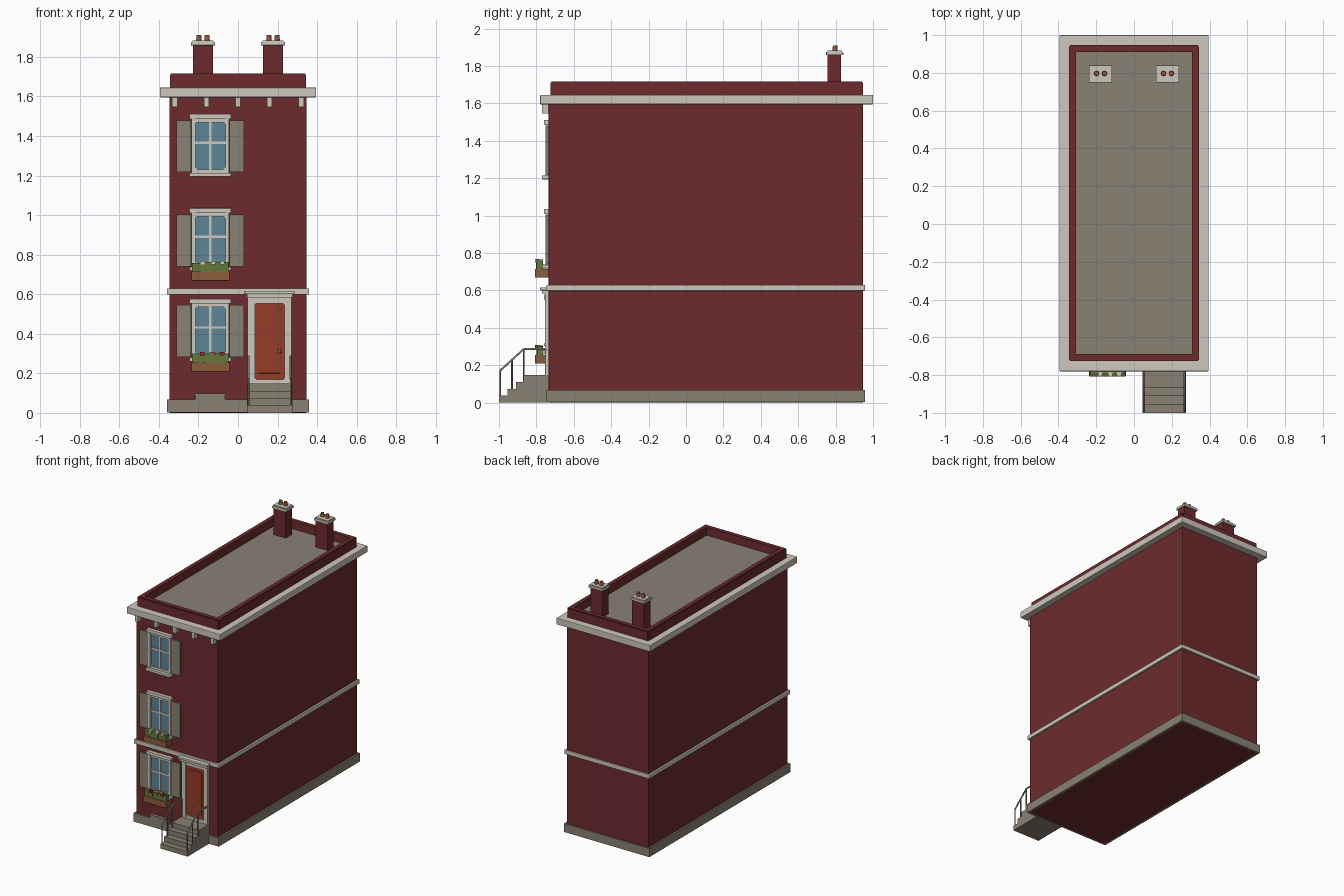
import bpy, bmesh, math, random
from mathutils import Vector

old = bpy.data.objects.get("Cube")
if old:
    bpy.data.objects.remove(old, do_unlink=True)
random.seed(4)


def material(name, r, g, b):
    m = bpy.data.materials.new(name)
    m.use_nodes = True
    m.diffuse_color = (r, g, b, 1)
    node = next(n for n in m.node_tree.nodes if n.type == 'BSDF_PRINCIPLED')
    node.inputs["Base Color"].default_value = (r, g, b, 1)
    return m


BRICK = material("brick red", 0.155, 0.024, 0.027)
TRIM = material("pale trim", 0.62, 0.58, 0.51)
STONE = material("grey stone", 0.25, 0.22, 0.175)
DOOR = material("door orange red", 0.31, 0.045, 0.022)
GLASS = material("window blue", 0.115, 0.24, 0.31)
WOOD = material("planter wood", 0.26, 0.11, 0.045)
LEAF = material("leaf green", 0.125, 0.19, 0.04)
CLAY = material("chimney clay", 0.3, 0.1, 0.04)
PETAL = material("petal red", 0.3, 0.02, 0.03)

WALL = -0.735   # front wall plane
WIN_X = -0.14   # window centre line
DOOR_X = 0.16   # entrance centre line


def finish(name, bm, *mats):
    bmesh.ops.recalc_face_normals(bm, faces=bm.faces)
    mesh = bpy.data.meshes.new(name)
    bm.to_mesh(mesh)
    bm.free()
    for m in mats:
        mesh.materials.append(m)
    ob = bpy.data.objects.new(name, mesh)
    bpy.context.collection.objects.link(ob)
    return ob


def cube(x, y, z):
    """bmesh box from three (low, high) ranges"""
    bm = bmesh.new()
    bmesh.ops.create_cube(bm, size=1)
    for v in bm.verts:
        v.co = [(lo + hi) / 2 + c * (hi - lo) for c, (lo, hi) in zip(v.co, (x, y, z))]
    return bm


def box(name, x, y, z, mat, bevel=0):
    ob = finish(name, cube(x, y, z), mat)
    if bevel:
        mod = ob.modifiers.new("edges", 'BEVEL')
        mod.width, mod.segments = bevel, 2
    return ob


def around(centre, half):
    return (centre - half, centre + half)


def front(depth, back=0.005):
    """depth range that stands out from the front wall"""
    return (WALL - depth, WALL + back)


def corner_fillets(name, x, z, depth, size, mat):
    """small curved pieces in the four corners of an opening"""
    bm = bmesh.new()
    for cx, sx in ((x[0], 1), (x[1], -1)):
        for cz, sz in ((z[0], 1), (z[1], -1)):
            pts = [(cx, cz)]
            for i in range(5):
                a = math.pi / 2 * i / 4
                pts.append((cx + sx * size * (1 - math.sin(a)),
                            cz + sz * size * (1 - math.cos(a))))
            face = bm.faces.new([bm.verts.new((px, WALL - depth, pz)) for px, pz in pts])
            new = bmesh.ops.extrude_face_region(bm, geom=[face])["geom"]
            verts = [v for v in new if isinstance(v, bmesh.types.BMVert)]
            bmesh.ops.translate(bm, verts=verts, vec=(0, depth, 0))
    finish(name, bm, mat)


def cylinder(name, centre, radius, height, mat):
    bm = bmesh.new()
    bmesh.ops.create_cone(bm, cap_ends=True, segments=16, radius1=radius,
                          radius2=radius * 0.85, depth=height)
    bmesh.ops.translate(bm, verts=bm.verts, vec=centre)
    ob = finish(name, bm, mat)
    bpy.context.view_layer.objects.active = ob
    ob.select_set(True)
    bpy.ops.object.shade_smooth_by_angle()
    ob.select_set(False)


def bar(name, points, radius, mat):
    cu = bpy.data.curves.new(name, 'CURVE')
    cu.dimensions = '3D'
    cu.bevel_depth, cu.bevel_resolution, cu.use_fill_caps = radius, 1, True
    sp = cu.splines.new('POLY')
    sp.points.add(len(points) - 1)
    for p, co in zip(sp.points, points):
        p.co = (*co, 1)
    cu.materials.append(mat)
    bpy.context.collection.objects.link(bpy.data.objects.new(name, cu))


# Main walls and horizontal bands
box("walls", (-0.347, 0.347), (WALL, 0.947), (0, 1.6), BRICK, 0.006)
box("plinth", (-0.36, 0.36), (-0.747, 0.957), (0.002, 0.067), STONE)
box("floor_band", (-0.36, 0.36), (-0.747, 0.957), (0.598, 0.63), TRIM, 0.004)
box("cornice", (-0.395, 0.395), (-0.78, 1.0), (1.595, 1.645), TRIM, 0.004)
for i in range(5):
    box("cornice_bracket", around(-0.32 + 0.16 * i, 0.013), front(0.035), (1.547, 1.6), TRIM)

# Parapet with the sunken roof deck
bm = cube((-0.345, 0.345), (-0.725, 0.947), (1.64, 1.717))
rim = [e for e in bm.edges if abs(e.verts[0].co.z - e.verts[1].co.z) > 0.01
       or e.verts[0].co.z > 1.7]
bmesh.ops.bevel(bm, geom=rim, offset=0.006, segments=2, affect='EDGES')
deck = max(bm.faces, key=lambda f: (f.calc_area() if f.normal.z > 0.9 else 0))
bmesh.ops.inset_region(bm, faces=[deck], thickness=0.044)
bmesh.ops.inset_region(bm, faces=[deck], thickness=0.0005)
for v in deck.verts:
    v.co.z = 1.655
deck.material_index = 1
finish("parapet_and_roof", bm, BRICK, STONE)

# Chimneys
for cx in (-0.177, 0.177):
    box("chimney", around(cx, 0.051), around(0.793, 0.037), (1.64, 1.86), BRICK)
    box("chimney_cap", around(cx, 0.061), around(0.795, 0.046), (1.858, 1.875), TRIM, 0.003)
    box("chimney_cap_top", around(cx, 0.054), around(0.795, 0.039), (1.87, 1.882), TRIM)
    for dx in (-0.021, 0.021):
        cylinder("chimney_pot", (cx + dx, 0.797, 1.892), 0.014, 0.037, CLAY)


# Windows with shutters
def window(z):
    inner_x, inner_z = around(WIN_X, 0.078), (z + 0.035, z + 0.28)
    box("window_glass", around(WIN_X, 0.085), front(0.003), (z + 0.02, z + 0.29), GLASS)
    for s in (-1, 1):
        box("window_jamb", around(WIN_X + s * 0.085, 0.009), front(0.016),
            (z + 0.02, z + 0.292), TRIM)
        box("shutter", around(WIN_X + s * 0.134, 0.037), front(0.01),
            (z + 0.023, z + 0.285), STONE)
    for dz in (0.028, 0.284):
        box("window_rail", around(WIN_X, 0.085), front(0.014), around(z + dz, 0.009), TRIM)
    box("window_mullion", around(WIN_X, 0.006), front(0.01), inner_z, TRIM)
    box("window_crossbar", inner_x, front(0.0095), around(z + 0.172, 0.006), TRIM)
    corner_fillets("window_corners", inner_x, inner_z, 0.009, 0.022, TRIM)
    box("window_sill", around(WIN_X, 0.105), front(0.035), (z, z + 0.02), TRIM, 0.003)
    box("window_hood", around(WIN_X, 0.105), front(0.025), (z + 0.292, z + 0.317), TRIM, 0.003)


for z in (0.26, 0.718, 1.194):
    window(z)

# Planters on the two lower windows
for z, colour in ((0.208, PETAL), (0.668, TRIM)):
    box("planter", around(WIN_X, 0.097), (-0.807, WALL), (z, z + 0.047), WOOD, 0.003)
    bm = bmesh.new()
    for i in range(12):
        size = random.uniform(0.75, 1)
        part = bmesh.ops.create_cube(bm, size=1)["verts"]
        bmesh.ops.scale(bm, verts=part, vec=(0.026, 0.038 * size, 0.062 * size))
        bmesh.ops.translate(bm, verts=part, vec=(
            WIN_X - 0.079 + i * 0.0144, -0.782, z + 0.066))
    finish("plants", bm, LEAF)
    for dx, m in ((-0.04, colour), (0.015, CLAY if colour is PETAL else TRIM), (0.06, colour)):
        box("flower", around(WIN_X + dx, 0.011), around(-0.796, 0.012),
            around(z + 0.09, 0.009), m)

# Entrance
door_x, door_z = around(DOOR_X, 0.076), (0.168, 0.555)
box("door", around(DOOR_X, 0.085), front(0.006), (0.15, 0.57), DOOR)
box("door_panel", around(DOOR_X, 0.055), front(0.01), (0.2, 0.525), DOOR, 0.003)
for s in (-1, 1):
    box("door_jamb", around(DOOR_X + s * 0.093, 0.018), front(0.018), (0.148, 0.585), TRIM)
box("door_lintel", around(DOOR_X, 0.095), front(0.017), (0.553, 0.588), TRIM)
box("door_threshold", around(DOOR_X, 0.095), front(0.017), (0.148, 0.17), TRIM)
corner_fillets("door_corners", door_x, door_z, 0.012, 0.014, TRIM)
box("door_hood", around(DOOR_X, 0.115), front(0.035), (0.583, 0.602), TRIM)
box("door_hood_top", around(DOOR_X, 0.126), front(0.045), (0.6, 0.616), TRIM, 0.003)
cylinder("door_knob", (DOOR_X + 0.05, WALL - 0.014, 0.312), 0.009, 0.016, CLAY)

# Stairs, the top one being the landing
for i in range(4):
    box("stair", around(DOOR_X, 0.115), (-1.0 + 0.045 * i, WALL),
        (0, 0.037 * (i + 1)), STONE)

# Handrails on both sides
for s in (-1, 1):
    x = DOOR_X + s * 0.107
    path = [Vector((x, -0.993, 0.172)), Vector((x, -0.868, 0.286)), Vector((x, -0.742, 0.286))]
    bar("handrail", path, 0.006, STONE)
    for y, foot, top in ((-0.993, 0.03, 0.172), (-0.93, 0.07, 0.228),
                         (-0.868, 0.11, 0.286), (-0.75, 0.14, 0.286)):
        bar("rail_post", [(x, y, foot), (x, y, top)], 0.005, STONE)

# Cellar vent in the plinth
box("cellar_vent", around(WIN_X, 0.075), front(0.018), (0.03, 0.09), STONE)
box("cellar_vent_lintel", around(WIN_X, 0.079), front(0.022), (0.088, 0.098), STONE)
